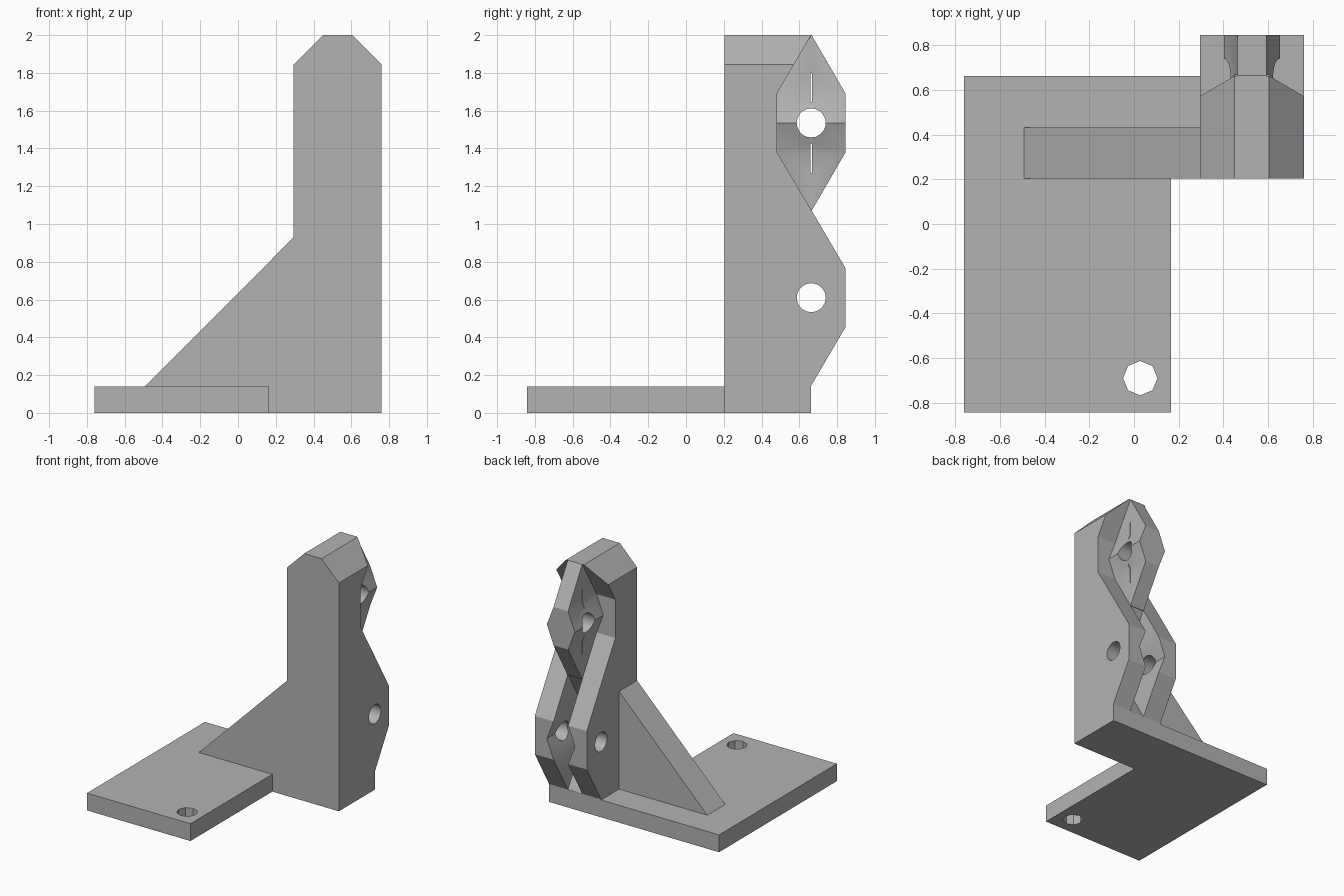
import bpy, bmesh, math
from mathutils import Vector

if "Cube" in bpy.data.objects:
    bpy.data.objects.remove(bpy.data.objects["Cube"], do_unlink=True)

grey = bpy.data.materials.new("plain grey")
grey.use_nodes = True
colour = (0.45, 0.45, 0.45, 1)
grey.diffuse_color = colour
grey.node_tree.nodes["Principled BSDF"].inputs["Base Color"].default_value = colour

CX, HALF = 0.5275, 0.2325          # post centre and half width
PY = 0.663                         # pivot line of both joints
LOW, HIGH = 0.61, 1.535            # joint heights


def finish(name, bm, helper=False):
    bmesh.ops.recalc_face_normals(bm, faces=bm.faces)
    mesh = bpy.data.meshes.new(name)
    bm.to_mesh(mesh)
    bm.free()
    mesh.materials.append(grey)
    ob = bpy.data.objects.new(name, mesh)
    bpy.context.collection.objects.link(ob)
    ob.hide_render = helper
    return ob


def prism(name, points, axis, lo, hi, helper=False):
    """Extrude a 2D outline along the given axis."""
    bm = bmesh.new()
    verts = []
    for p in points:
        co = list(p)
        co.insert(axis, lo)
        verts.append(bm.verts.new(co))
    face = bm.faces.new(verts)
    top = bmesh.ops.extrude_face_region(bm, geom=[face])["geom"]
    offset = Vector((0, 0, 0))
    offset[axis] = hi - lo
    bmesh.ops.translate(bm, vec=offset, verts=[v for v in top if isinstance(v, bmesh.types.BMVert)])
    return finish(name, bm, helper)


def tongue(name, z, back=None, helper=False):
    """Hexagonal tongue that swells at mid height, lofted from rectangles."""
    bm = bmesh.new()
    rings = []
    for dz, reach, half in ((-0.465, 0.002, 0.065), (-0.155, 0.182, 0.065), (0, 0.182, 0.125),
                            (0.155, 0.182, 0.065), (0.465, 0.002, 0.065)):
        y0, y1 = PY - reach, back or PY + reach
        rings.append([bm.verts.new((CX + sx * half, y, z + dz))
                      for sx, y in ((-1, y0), (1, y0), (1, y1), (-1, y1))])
    for a, b in zip(rings, rings[1:]):
        for i in range(4):
            j = (i + 1) % 4
            bm.faces.new((a[i], a[j], b[j], b[i]))
    bm.faces.new(rings[0])
    bm.faces.new(rings[-1])
    return finish(name, bm, helper)


def circle(u, v, r, n):
    return [(u + r * math.cos(2 * math.pi * i / n), v + r * math.sin(2 * math.pi * i / n))
            for i in range(n)]


def cut(ob, cutter):
    mod = ob.modifiers.new("cut", 'BOOLEAN')
    mod.operation = 'DIFFERENCE'
    mod.solver = 'EXACT'
    mod.object = cutter
    bpy.context.view_layer.objects.active = ob
    bpy.ops.object.modifier_apply(modifier=mod.name)
    bpy.data.objects.remove(cutter, do_unlink=True)


# L-shaped base plate with a bolt hole
plate = prism("base_plate", [(-0.76, -0.843), (0.165, -0.843), (0.165, 0.203), (CX - HALF, 0.203),
                             (CX - HALF, PY), (-0.76, PY)], 2, 0, 0.14)
cut(plate, prism("bolt_cutter", circle(0.028, -0.69, 0.077, 8), 2, -0.1, 0.3, True))

# Triangular brace
prism("brace", [(-0.493, 0.14), (CX - HALF, 0.14), (CX - HALF, 0.93)], 1, 0.203, 0.433)

# Post: side outline with a bulge below and a notch above
post = prism("post", [(0.203, 0), (PY, 0), (PY, 0.145), (0.845, 0.455), (0.845, 0.765), (PY, 1.075),
                      (0.481, 1.38), (0.481, 1.69), (PY, 2), (0.203, 2)], 0, CX - HALF, CX + HALF)
for s in (-1, 1):
    cut(post, prism("chamfer_cutter", [(CX + s * 0.0275, 2.05), (CX + s * 0.2825, 1.795),
                                       (CX + s * 0.2825, 2.05)], 1, 0, 1, True))

# Socket in the lower joint, matching tongue in the upper joint
cut(post, tongue("socket_cutter", LOW, back=0.95, helper=True))
peg = tongue("tongue", HIGH)

# Pivot holes and thin relief slits
cut(post, prism("pivot_cutter", circle(PY, LOW, 0.077, 20), 0, 0, 1, True))
cut(peg, prism("pivot_cutter", circle(PY, HIGH, 0.077, 20), 0, 0, 1, True))
for s in (-1, 1):
    a, b = HIGH + s * 0.11, HIGH + s * 0.265
    cut(peg, prism("slit_cutter", [(PY - 0.003, a), (PY + 0.003, a), (PY + 0.003, b),
                                   (PY - 0.003, b)], 0, 0, 1, True))

# Smooth the round holes, keep the edges sharp
for ob in (plate, post, peg):
    bpy.ops.object.select_all(action='DESELECT')
    ob.select_set(True)
    bpy.context.view_layer.objects.active = ob
    bpy.ops.object.shade_smooth_by_angle(angle=math.radians(30))
